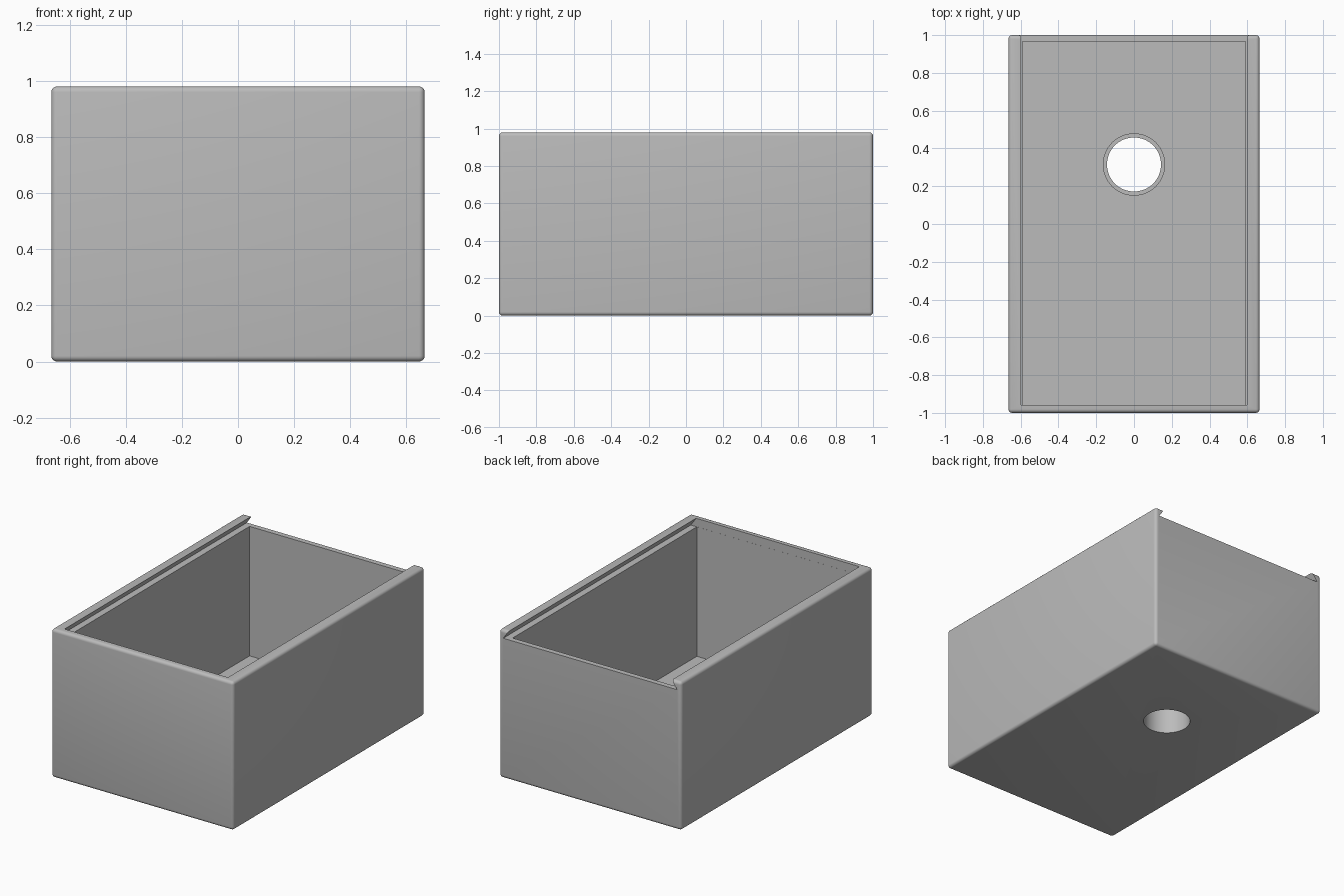
import bpy, bmesh, math

if "Cube" in bpy.data.objects:
    bpy.data.objects.remove(bpy.data.objects["Cube"])

grey = bpy.data.materials.new("plain_grey")
grey.diffuse_color = (0.5, 0.5, 0.5, 1)
grey.use_nodes = True
grey.node_tree.nodes["Principled BSDF"].inputs["Base Color"].default_value = grey.diffuse_color

HX, HY, TOP = 0.665, 1.0, 0.98      # outer half sizes and height
FLOOR, LEDGE = 0.07, 0.925          # floor top and lid ledge heights
HOLE_Y, HOLE_R, TUBE_R, TUBE_TOP = 0.315, 0.143, 0.165, 0.22


def make(name, bm):
    bmesh.ops.recalc_face_normals(bm, faces=bm.faces)
    mesh = bpy.data.meshes.new(name)
    bm.to_mesh(mesh)
    bm.free()
    mesh.materials.append(grey)
    obj = bpy.data.objects.new(name, mesh)
    bpy.context.collection.objects.link(obj)
    return obj


def prism(name, profile, y0, y1):
    """Extrude an (x, z) profile along y."""
    bm = bmesh.new()
    face = bm.faces.new([bm.verts.new((x, y0, z)) for x, z in profile])
    new = bmesh.ops.extrude_face_region(bm, geom=[face])["geom"]
    bmesh.ops.translate(bm, vec=(0, y1 - y0, 0),
                        verts=[v for v in new if isinstance(v, bmesh.types.BMVert)])
    return make(name, bm)


def rect(hx, z0, z1):
    return [(-hx, z0), (hx, z0), (hx, z1), (-hx, z1)]


def cylinder(name, r, z0, z1):
    bm = bmesh.new()
    bmesh.ops.create_cone(bm, cap_ends=True, segments=64, radius1=r, radius2=r, depth=z1 - z0)
    bmesh.ops.translate(bm, vec=(0, HOLE_Y, (z0 + z1) / 2), verts=bm.verts)
    return make(name, bm)


def boolean(obj, other, operation):
    mod = obj.modifiers.new(operation.lower(), 'BOOLEAN')
    mod.operation, mod.solver, mod.object = operation, 'EXACT', other
    bpy.context.view_layer.objects.active = obj
    bpy.ops.object.modifier_apply(modifier=mod.name)
    bpy.data.objects.remove(other)


# Solid block with rounded outer edges
box = prism("sliding_lid_box", rect(HX, 0, TOP), -HY, HY)
bevel = box.modifiers.new("rounding", 'BEVEL')
bevel.width, bevel.segments = 0.02, 5
bpy.context.view_layer.objects.active = box
bpy.ops.object.modifier_apply(modifier=bevel.name)

# Inner cavity
boolean(box, prism("cavity_cutter", rect(0.591, FLOOR, 1.1), -0.957, 0.965), 'DIFFERENCE')

# Dovetail lid channel, open at the back
slope = (0.635 - 0.597) / (TOP - LEDGE)
x_high = 0.597 - slope * 0.05
channel = [(-0.635, LEDGE), (0.635, LEDGE), (x_high, TOP + 0.05), (-x_high, TOP + 0.05)]
boolean(box, prism("channel_cutter", channel, -0.9575, 1.1), 'DIFFERENCE')

# Round outlet with a raised collar on the floor
boolean(box, cylinder("collar", TUBE_R, 0.03, TUBE_TOP), 'UNION')
boolean(box, cylinder("hole_cutter", HOLE_R, -0.1, 0.5), 'DIFFERENCE')

bpy.ops.object.select_all(action='DESELECT')
box.select_set(True)
bpy.context.view_layer.objects.active = box
bpy.ops.object.shade_smooth_by_angle(angle=math.radians(30))
